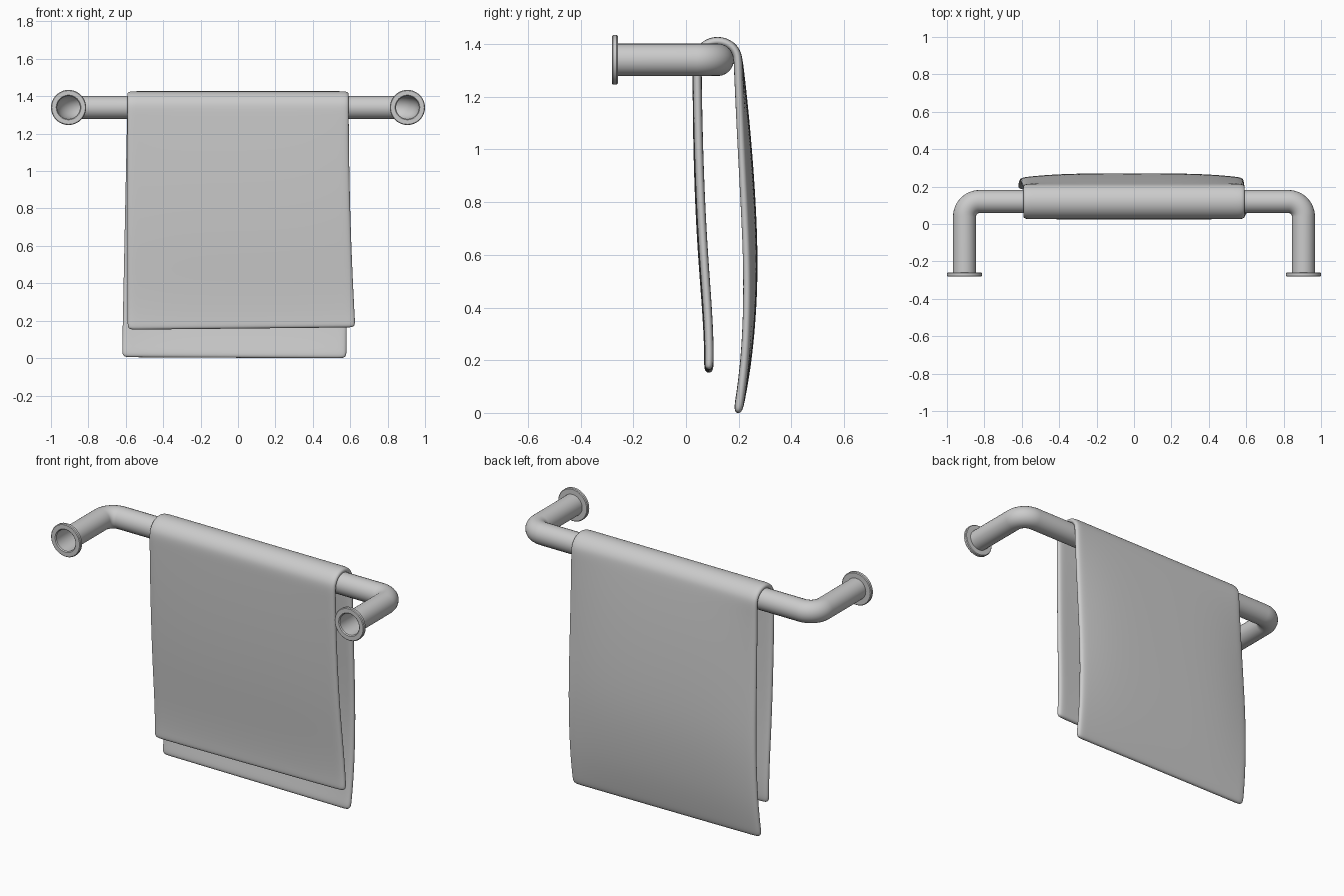
import bpy, bmesh, math

if "Cube" in bpy.data.objects:
    bpy.data.objects.remove(bpy.data.objects["Cube"])

BAR_Y, BAR_Z, BAR_R = 0.12, 1.34, 0.0615
LEG_X, BEND = 0.906, 0.08


def add_mesh(name, verts, faces):
    me = bpy.data.meshes.new(name)
    me.from_pydata(verts, [], faces)
    bm = bmesh.new()
    bm.from_mesh(me)
    bmesh.ops.recalc_face_normals(bm, faces=bm.faces)
    bm.to_mesh(me)
    bm.free()
    ob = bpy.data.objects.new(name, me)
    bpy.context.collection.objects.link(ob)
    return ob


def shade(ob, angle=35):
    bpy.ops.object.select_all(action='DESELECT')
    ob.select_set(True)
    bpy.context.view_layer.objects.active = ob
    bpy.ops.object.shade_smooth_by_angle(angle=math.radians(angle))


# Rail: open-ended tube swept along a U-shaped path with rounded bends
half = [(LEG_X, -0.262)]
for i in range(13):
    a = math.pi / 2 * i / 12
    half.append((LEG_X - BEND + BEND * math.cos(a), BAR_Y - BEND + BEND * math.sin(a)))
path = half + [(-x, y) for x, y in reversed(half)]
curve = bpy.data.curves.new("towel_rail", 'CURVE')
curve.dimensions = '3D'
curve.bevel_depth = BAR_R
curve.bevel_resolution = 10
curve.use_fill_caps = False
spline = curve.splines.new('POLY')
spline.points.add(len(path) - 1)
for p, (x, y) in zip(spline.points, path):
    p.co = (x, y, BAR_Z, 1)
rail = bpy.data.objects.new("towel_rail", curve)
bpy.context.collection.objects.link(rail)
bpy.ops.object.select_all(action='DESELECT')
rail.select_set(True)
bpy.context.view_layer.objects.active = rail
bpy.ops.object.convert(target='MESH')
shade(rail)

# Wall flanges: lathed rings at the two open ends
profile = [(0.061, -0.259), (0.090, -0.259), (0.094, -0.263),
           (0.094, -0.277), (0.090, -0.281), (0.066, -0.281), (0.061, -0.276)]
N, M = 48, len(profile)
for side, cx in (("left", -LEG_X), ("right", LEG_X)):
    verts = [(cx + r * math.cos(2 * math.pi * i / N), y, BAR_Z + r * math.sin(2 * math.pi * i / N))
             for i in range(N) for r, y in profile]
    faces = [(i * M + j, i * M + (j + 1) % M,
              (i + 1) % N * M + (j + 1) % M, (i + 1) % N * M + j)
             for i in range(N) for j in range(M)]
    shade(add_mesh(side + "_flange", verts, faces))

# Towel: (y, z) section from the front hem, over the rail, to the back hem
front = [(0.086, 0.15), (0.090, 0.195), (0.086, 0.35), (0.067, 0.6),
         (0.054, 0.85), (0.046, 1.1), (0.043, 1.28)]
arc = [(BAR_Y - 0.078 * math.cos(math.pi * i / 8), BAR_Z + 0.072 * math.sin(math.pi * i / 8))
       for i in range(9)]
back = [(0.198, 1.28), (0.204, 1.1), (0.216, 0.85), (0.229, 0.6),
        (0.231, 0.4), (0.223, 0.2), (0.205, 0.05), (0.196, -0.003)]
section = [(p, 'front') for p in front] + [(p, 'top') for p in arc] + [(p, 'back') for p in back]
across = [0, 0.045, 0.15, 0.3, 0.5, 0.7, 0.85, 0.955, 1]

verts = []
for (y, z), part in section:
    t = max(0, (BAR_Z - z) / BAR_Z)
    left, right = -0.594, 0.594
    bulge, tilt = 0, 0
    if part == 'front':
        left, right = left + 0.002 * t, right + 0.045 * t * t
        bulge, tilt = -0.006 * math.sin(math.pi * t), 0.014 * t
    elif part == 'back':
        left, right = left - 0.028 * t, right - 0.012 * t
        bulge, tilt = 0.03 * math.sin(math.pi * t ** 0.8), -0.006 * t
    for u in across:
        verts.append((left + (right - left) * u,
                      y + bulge * (1 - (2 * u - 1) ** 4),
                      z + tilt * u + (0.006 * t if part == 'back' else 0)))
W = len(across)
faces = [(r * W + c, r * W + c + 1, (r + 1) * W + c + 1, (r + 1) * W + c)
         for r in range(len(section) - 1) for c in range(W - 1)]
towel = add_mesh("towel", verts, faces)
solid = towel.modifiers.new("thickness", 'SOLIDIFY')
solid.thickness = 0.034
solid.offset = 0
sub = towel.modifiers.new("soft", 'SUBSURF')
sub.levels = sub.render_levels = 3
for p in towel.data.polygons:
    p.use_smooth = True
